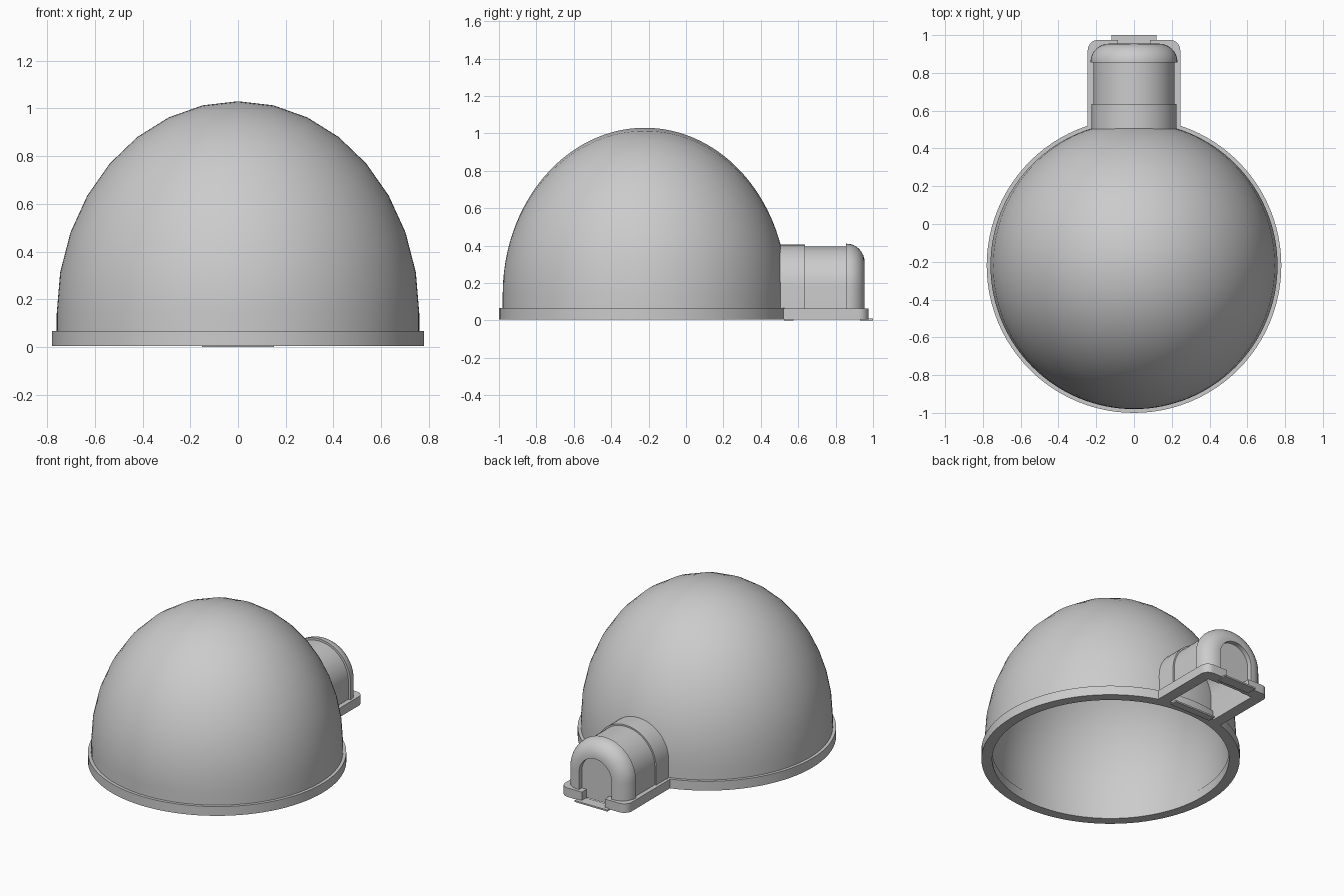
import bpy, bmesh
from math import sin, cos, pi, radians, atan2, sqrt

if "Cube" in bpy.data.objects:
    bpy.data.objects.remove(bpy.data.objects["Cube"])

CY = -0.22          # dome centre in y
ARCH_Z = 0.18       # springing height of the tunnel arch


def finish(name, bm, angle=35):
    bmesh.ops.remove_doubles(bm, verts=bm.verts, dist=1e-5)
    bmesh.ops.recalc_face_normals(bm, faces=bm.faces)
    me = bpy.data.meshes.new(name)
    bm.to_mesh(me)
    bm.free()
    ob = bpy.data.objects.new(name, me)
    bpy.context.collection.objects.link(ob)
    bpy.ops.object.select_all(action='DESELECT')
    ob.select_set(True)
    bpy.context.view_layer.objects.active = ob
    bpy.ops.object.shade_smooth_by_angle(angle=radians(angle))
    return ob


def skin(bm, rows):
    for a, b in zip(rows, rows[1:]):
        for j in range(len(a) - 1):
            bm.faces.new((a[j], a[j + 1], b[j + 1], b[j]))


def prism(bm, pts, z0, z1):
    lo = [bm.verts.new((x, y, z0)) for x, y in pts]
    hi = [bm.verts.new((x, y, z1)) for x, y in pts]
    bm.faces.new(lo)
    bm.faces.new(hi)
    for i in range(len(pts)):
        k = (i + 1) % len(pts)
        bm.faces.new((lo[i], lo[k], hi[k], hi[i]))


# Hollow dome: coarse around the y axis, fine along it
def dome_rows(bm, r, h, n=64):
    rows = []
    for i in range(n + 1):
        p = pi * i / n
        y, s = CY - r * cos(p), sin(p)
        arc = [(r * s * cos(pi * j / 16), 0.14 + h * s * sin(pi * j / 16)) for j in range(17)]
        pts = [(r * s, 0.02)] + arc + [(-r * s, 0.02)]
        rows.append([bm.verts.new((x, y, z)) for x, z in pts])
    return rows


bm = bmesh.new()
outer = dome_rows(bm, 0.76, 0.89)
inner = dome_rows(bm, 0.72, 0.85)
skin(bm, outer)
skin(bm, inner)
for e in (0, -1):
    skin(bm, [[r[e] for r in outer], [r[e] for r in inner]])
finish("dome", bm)

# Base ring around the dome
bm = bmesh.new()
N = 96
rings = []
for r, z in ((0.78, 0.005), (0.78, 0.067), (0.715, 0.067), (0.715, 0.005), (0.78, 0.005)):
    rings.append([bm.verts.new((r * cos(2 * pi * i / N), CY + r * sin(2 * pi * i / N), z))
                  for i in range(N + 1)])
skin(bm, rings)
finish("base_ring", bm)

# Entrance tunnel: arch sections lofted from inner wall, round the lip, to the recessed door
sections = [(0.17, 0.90), (0.17, 0.47), (0.225, 0.47), (0.225, 0.635), (0.215, 0.635),
            (0.215, 0.855), (0.23, 0.855)]
sections += [(0.13 + 0.10 * cos(t), 0.86 + 0.095 * sin(t))
             for t in [pi / 2 * k / 8 for k in range(9)]]
sections += [(0.12, 0.955), (0.12, 0.925)]
bm = bmesh.new()
rows = []
for r, y in sections:
    arc = [(r * cos(pi * j / 24), ARCH_Z + r * sin(pi * j / 24)) for j in range(25)]
    pts = [(r, 0.01)] + arc + [(-r, 0.01)]
    rows.append([bm.verts.new((x, y, z)) for x, z in pts])
skin(bm, rows)
bm.faces.new(rows[0])
bm.faces.new(rows[-1])
bm.faces.new([r[0] for r in rows] + [r[-1] for r in reversed(rows)])
finish("entrance_tunnel", bm)

# Tunnel base rim, two mirrored halves with a gap at the door
half = [(0.085, 0.975)]
half += [(0.19 + 0.055 * sin(t), 0.92 + 0.055 * cos(t)) for t in [pi / 2 * k / 8 for k in range(9)]]
half += [(0.245, 0.49), (0.17, 0.49), (0.17, 0.90), (0.085, 0.90)]
for side, s in (("right", 1), ("left", -1)):
    bm = bmesh.new()
    prism(bm, [(s * x, y) for x, y in half], 0.005, 0.065)
    finish("tunnel_rim_" + side, bm)

# Flat threshold plates at both ends of the tunnel
for name, w, y0, y1 in (("outer_threshold", 0.12, 0.93, 1.0), ("inner_threshold", 0.15, 0.525, 0.575)):
    bm = bmesh.new()
    prism(bm, [(-w, y0), (w, y0), (w, y1), (-w, y1)], 0.0, 0.01)
    finish(name, bm)
